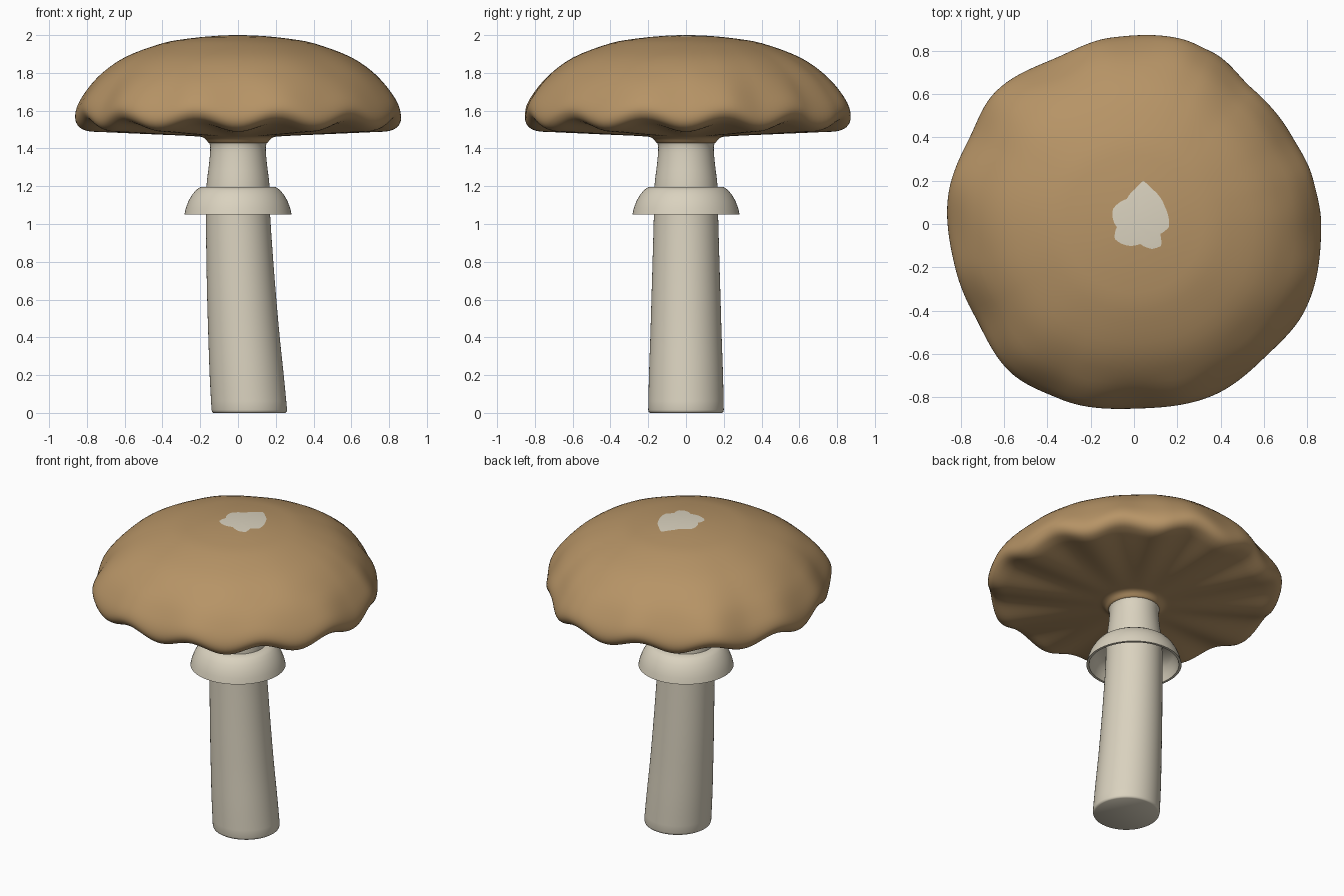
import bpy, bmesh, math

if "Cube" in bpy.data.objects:
    bpy.data.objects.remove(bpy.data.objects["Cube"])

def material(name, rgb):
    m = bpy.data.materials.new(name)
    m.diffuse_color = (*rgb, 1)
    m.use_nodes = True
    m.node_tree.nodes["Principled BSDF"].inputs["Base Color"].default_value = m.diffuse_color
    return m

CREAM = material("cream", (0.70, 0.645, 0.52))
BROWN = material("tan brown", (0.47, 0.295, 0.133))

def finish(name, bm, mats, angle=40):
    bmesh.ops.recalc_face_normals(bm, faces=bm.faces)
    me = bpy.data.meshes.new(name)
    bm.to_mesh(me)
    bm.free()
    ob = bpy.data.objects.new(name, me)
    bpy.context.collection.objects.link(ob)
    for m in mats:
        me.materials.append(m)
    bpy.ops.object.select_all(action='DESELECT')
    ob.select_set(True)
    bpy.context.view_layer.objects.active = ob
    bpy.ops.object.shade_smooth_by_angle(angle=math.radians(angle))
    return ob

def bridge(bm, a, b, mat=0):
    n = len(a)
    for i in range(n):
        f = bm.faces.new((a[i], a[(i + 1) % n], b[(i + 1) % n], b[i]))
        f.material_index = mat

def spline(pts, steps):
    """Catmull-Rom through profile points."""
    p = [pts[0]] + pts + [pts[-1]]
    out = []
    for i in range(1, len(p) - 2):
        for s in range(steps):
            t = s / steps
            out.append(tuple(0.5 * (2*b + (c - a)*t + (2*a - 5*b + 4*c - d)*t*t + (3*b - a - 3*c + d)*t**3)
                             for a, b, c, d in zip(*p[i - 1:i + 3])))
    return out + [pts[-1]]

def polar(table, deg, smooth=True):
    """Radius at an angle from (angle, radius) pairs, wrapping round."""
    t = sorted(table)
    t = [(t[-1][0] - 360, t[-1][1])] + t + [(t[0][0] + 360, t[0][1])]
    for (a, ra), (b, rb) in zip(t, t[1:]):
        if a <= deg <= b:
            k = (deg - a) / (b - a)
            if smooth:
                k = k * k * (3 - 2 * k)
            return ra + (rb - ra) * k

# Cap: polar grid with a lobed outline, a wavy rim and a pale patch on top
N = 180
OUTLINE = [(0, .862), (14, .85), (30, .832), (49, .828), (66, .87), (75, .88), (97, .865), (114, .845),
           (137, .882), (153, .855), (170, .866), (193, .848), (209, .847), (232, .89), (247, .875),
           (272, .85), (297, .87), (314, .86), (333, .882)]
PATCH = [(29, .163), (63, .182), (78, .203), (88, .162), (106, .12), (144, .119), (190, .08), (218, .112),
         (287, .096), (306, .142), (321, .161), (339, .129), (355, .162)]
profile = spline([(.26, 1.982), (.4, 1.957), (.6, 1.882), (.74, 1.78), (.825, 1.67), (.86, 1.59),
                  (.85, 1.535), (.8, 1.505), (.7, 1.495), (.45, 1.478), (.25, 1.466), (.185, 1.458),
                  (.155, 1.43), (.14, 1.43)], 4)
angs = [360 * i / N for i in range(N)]
edge = [polar(OUTLINE, a) for a in angs]
patch = [polar(PATCH, a, False) for a in angs]
bm = bmesh.new()

def ring(f):
    vs = []
    for i, a in enumerate(angs):
        r, z = f(i)
        t = math.radians(a)
        vs.append(bm.verts.new((r * math.cos(t), r * math.sin(t), z)))
    return vs

def dome(r):
    return r, 2 - .27 * r * r

def skirt(i, r, z):
    w = min(1, max(0, (r - .2) / .6)) ** 1.5
    low = min(1, max(0, (1.8 - z) / .25))
    wave = math.cos(math.radians(12 * angs[i]))
    return r * (1 + (edge[i] / .86 - 1) * w), z + w * low * (.012 - .024 * wave)

rings = [ring(lambda i, k=k: dome(patch[i] * k)) for k in (.4, .8, 1)]
rings.append(ring(lambda i: dome(patch[i] * .4 + .26 * .6)))
rings += [ring(lambda i, p=p: skirt(i, *p)) for p in profile]
centre = bm.verts.new((0, 0, 2))
for i in range(N):
    bm.faces.new((centre, rings[0][i], rings[0][(i + 1) % N])).material_index = 1
for k, (a, b) in enumerate(zip(rings, rings[1:])):
    bridge(bm, a, b, 1 if k < 2 else 0)
bm.faces.new(rings[-1])
finish("cap", bm, [BROWN, CREAM], 60)

def lathe(name, pts, closed=False, n=64):
    """Stack of circles: (radius, z, x offset)."""
    bm = bmesh.new()
    rs = [[bm.verts.new((x + r * math.cos(2*math.pi*i/n), r * math.sin(2*math.pi*i/n), z))
           for i in range(n)] for r, z, x in pts]
    for a, b in zip(rs, rs[1:]):
        bridge(bm, a, b)
    if closed:
        bridge(bm, rs[-1], rs[0])
    else:
        bm.faces.new(rs[0])
        bm.faces.new(rs[-1])
    return finish(name, bm, [CREAM])

# Stem: leaning foot, narrow neck, flared top
stem = spline([(.2, .015, .06), (.196, .2, .046), (.189, .4, .032), (.183, .6, .02), (.177, .8, .01),
               (.17, 1.05, 0), (.167, 1.2, 0), (.153, 1.32, 0), (.147, 1.4, 0), (.154, 1.435, 0),
               (.17, 1.455, 0)], 3)
lathe("stem", [(.19, 0, .06), (.197, .005, .06)] + stem)

# Ring: hollow bell-shaped collar
lathe("stem_ring", [(.15, 1.195, 0), (.2, 1.195, 0), (.222, 1.18, 0), (.243, 1.155, 0), (.262, 1.122, 0),
                    (.276, 1.085, 0), (.284, 1.05, 0), (.268, 1.05, 0), (.258, 1.09, 0),
                    (.24, 1.125, 0), (.215, 1.155, 0), (.15, 1.17, 0)], closed=True)
